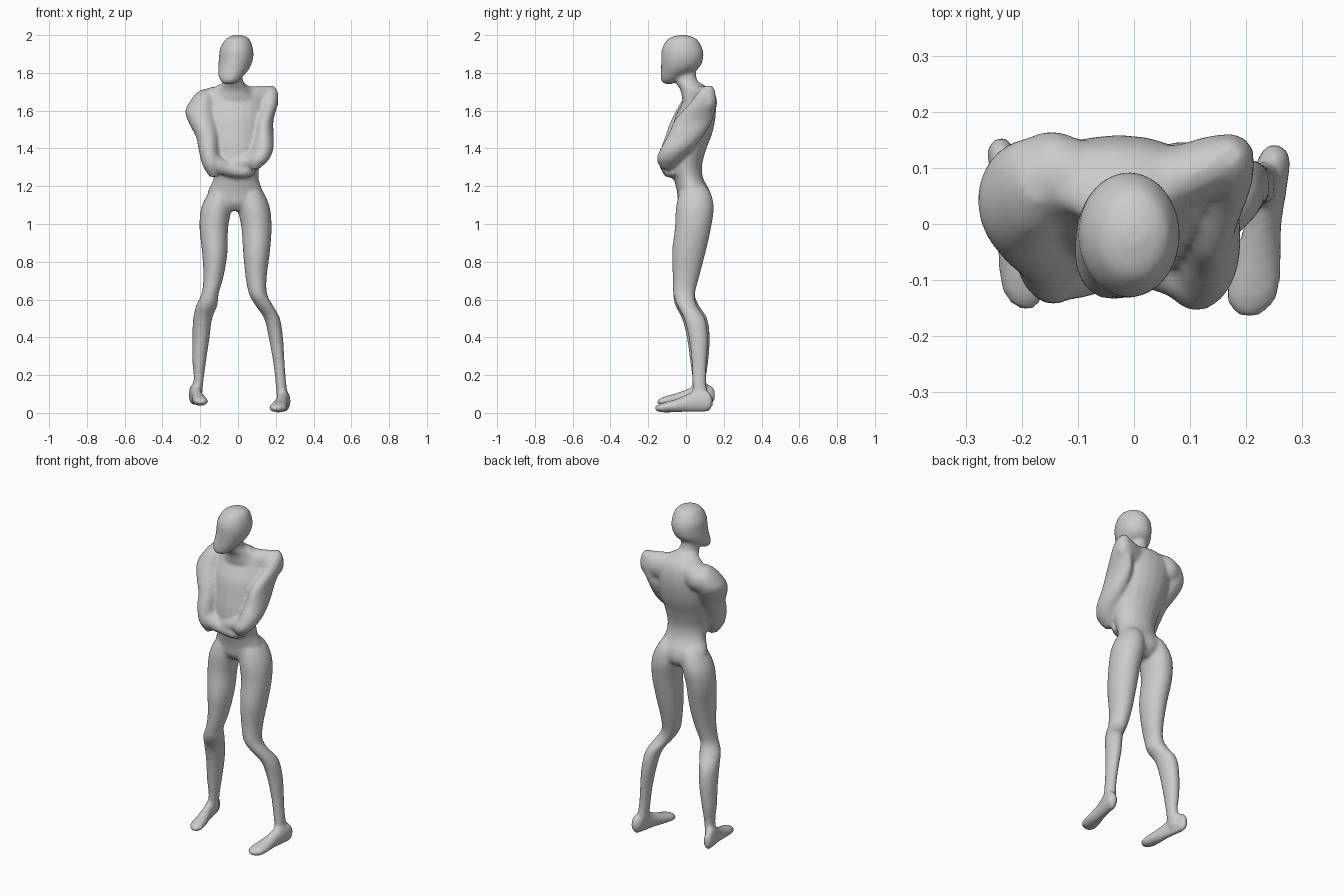
import bpy
import bmesh
from math import cos, sin, pi
from mathutils import Vector

default_cube = bpy.data.objects.get("Cube")
if default_cube:
    bpy.data.objects.remove(default_cube, do_unlink=True)

UNIT = 0.01      # sections below are written in hundredths
SIDES = 20
STEPS = 4


def spline(a, b, c, d, t):
    """Catmull-Rom interpolation of one number."""
    return b + t / 2 * (c - a + t * (2 * a - 5 * b + 4 * c - d + t * (3 * (b - c) + d - a)))


def refine(sections):
    """Insert smooth in-between sections."""
    result = []
    last = len(sections) - 1
    for i in range(last):
        group = [sections[max(0, min(last, i + k))] for k in (-1, 0, 1, 2)]
        for step in range(STEPS):
            result.append([spline(*values, step / STEPS) for values in zip(*group)])
    result.append(list(sections[-1]))
    return result


def loft(bm, sections, axis="z"):
    """Skin elliptical sections (x, y, z, radius, radius) set across an axis."""
    first, second = {"z": (0, 1), "y": (0, 2), "x": (1, 2)}[axis]
    rings = []
    for x, y, z, r1, r2 in refine(sections):
        ring = []
        for k in range(SIDES):
            angle = 2 * pi * k / SIDES
            point = Vector((x, y, z))
            point[first] += max(r1, 0.2) * cos(angle)
            point[second] += max(r2, 0.2) * sin(angle)
            ring.append(bm.verts.new(point * UNIT))
        rings.append(ring)
    for low, high in zip(rings, rings[1:]):
        for k in range(SIDES):
            n = (k + 1) % SIDES
            bm.faces.new((low[k], low[n], high[n], high[k]))
    bm.faces.new(rings[0][::-1])
    bm.faces.new(rings[-1])


def build_head(bm):
    loft(bm, [(0, -2, 200, 2, 2), (-.2, -2, 198, 6.2, 7.5), (-.8, -2, 193, 8.7, 10.7),
              (-1, -2, 188, 9.1, 11.2), (-2, -3, 183, 8.5, 10.2),
              (-3.5, -6, 179, 7, 7.4), (-4.5, -9, 175.5, 4.6, 4),
              (-5, -9, 174, 2, 1.5)])
    # nose ridge
    loft(bm, [(-2, -11, 188, .5, .5), (-3, -11.8, 184, 1.5, 1.5), (-3.5, -11.5, 181, .5, .5)])
    # neck
    loft(bm, [(-3, -1, 184, 5, 6), (-2.5, 0, 176, 5.2, 6), (-2, 4, 171, 8, 7),
              (-2, 5, 166, 11, 7)])


def build_torso(bm):
    loft(bm, [(-2.5, 3, 175, 5, 4), (-3, 6.5, 171, 12, 6.5), (-3, 7, 165, 16, 8.5),
              (-2.5, 5, 157, 16.5, 10.7), (-2, 3, 148, 15.3, 10.9),
              (-1.5, .7, 140, 14, 10.2), (-1, -.7, 131, 12.3, 9.2), (-1, 1.3, 124, 12, 7.9),
              (-1.5, 4, 117, 14.5, 8.8), (-1.5, 4.5, 111, 13, 8.5), (-2, 4, 107, 8, 5)])
    # shoulder girdle
    loft(bm, [(-25, 5, 162, 3, 3), (-21, 7, 163, 7, 6.5), (-14, 8.5, 164.5, 8, 8),
              (-4, 6, 166, 7, 7), (6, 7.5, 165, 6.3, 8), (14, 10.3, 165.5, 5.5, 7.5),
              (19, 11.7, 166, 4, 6.3), (21.3, 12, 166, 1, 3)], "x")


def build_leg(bm, centres, girth, calf):
    """Both legs share their heights; the sideways bend and girth differ."""
    shape = [(4, 123, 2, 2), (4.7, 118, 6.3, 7.6), (4.7, 109, 8.5, 10), (3.7, 98, 8, 9.6),
             (1.5, 85, 7.1, 8.9), (0, 72, 5.6, 7), (-1, 63, 4.8, 5.8), (.5, 57, 4.7, 5.2),
             (4.5, 50, 4.2, 5.6), (6.5, 40, 3.8, 5.1), (7, 28, 3.1, 4.1), (7, 18, 2.8, 3.7),
             (7.5, 8, 3, 4)]
    sections = []
    for x, (y, z, wide, deep) in zip(centres, shape):
        swell = calf if 25 < z < 60 else girth
        sections.append((x, y, z, wide * swell, deep * max(1, swell)))
    loft(bm, sections)


def build_foot(bm, side, lift, shift, width):
    shape = [(25, 14, 6, 1, 2), (25, 12, 6, 2.8, 5), (24, 6, 6.5, 3.2, 6),
             (23, 0, 5, 3.3, 4.5), (22, -6, 3.7, 4.2, 3.4), (21, -13, 2.7, 4.6, 2.4),
             (20.5, -16.4, 2.4, 2, 1)]
    loft(bm, [(side * x + shift, y + shift, z + lift, r * width, h)
              for x, y, z, r, h in shape], "y")


def build_left_arm(bm):
    loft(bm, [(17, 12, 173, 2, 2), (17, 11, 170, 4, 4.5), (16.5, 9, 164, 4.7, 7),
              (14, 4, 155, 4.8, 10), (13.5, 0, 147, 5.4, 9.5), (13, -5, 140, 5.8, 8.5),
              (11, -9, 134, 5.3, 6.5), (9, -10, 129, 2, 3)])
    loft(bm, [(15, -9, 137, 2, 2), (11, -10, 135, 5, 5), (4, -8, 133, 4, 4),
              (-4, -8, 131, 3, 3.5), (-9, -7, 130, 1, 2)], "x")


def build_right_arm(bm):
    loft(bm, [(-17, 7, 171, 3, 3), (-18, 7, 167, 6, 8), (-19.7, 4.5, 160, 8.2, 9.8),
              (-18, 1, 153, 7.8, 9.7), (-16, -2.5, 146, 6.2, 8.7), (-15.5, -6, 139, 5.3, 7.5),
              (-14, -8, 131, 4.8, 6.2), (-13, -8, 125, 2, 3)])
    loft(bm, [(-16, -9, 133, 2, 3), (-12, -9, 132, 4.5, 5), (-4, -8, 129, 4, 4),
              (4, -8, 128, 3.5, 3.5), (9, -7, 128, 1, 2)], "x")


# All limbs are merged into a single skin
bm = bmesh.new()
build_head(bm)
build_torso(bm)
build_left_arm(bm)
build_right_arm(bm)
build_leg(bm, (6, 6.5, 8.3, 9.8, 9.8, 9.6, 10.6, 13.8, 18, 20, 21.5, 22.5, 23.5), 1, 1)
build_leg(bm, (-8, -8.5, -11.3, -12.8, -12.3, -13, -14.8, -16.5, -18.7, -19.6, -20.5, -20.8, -22),
          .95, 1.2)
build_foot(bm, 1, 0, 0, 1)
build_foot(bm, -1, 3.5, 1.3, .85)
bmesh.ops.recalc_face_normals(bm, faces=bm.faces)
mesh = bpy.data.meshes.new("body")
bm.to_mesh(mesh)
bm.free()
body = bpy.data.objects.new("body", mesh)
bpy.context.collection.objects.link(body)

# Grey skin
skin = bpy.data.materials.new("plain_grey")
skin.use_nodes = True
grey = (.6, .6, .6, 1)
skin.diffuse_color = grey
skin.node_tree.nodes["Principled BSDF"].inputs["Base Color"].default_value = grey
mesh.materials.append(skin)

# Fuse and soften the joins
fuse = body.modifiers.new("fuse", "REMESH")
fuse.mode = "VOXEL"
fuse.voxel_size = UNIT
fuse.use_smooth_shade = True
soften = body.modifiers.new("soften", "SMOOTH")
soften.factor = .5
soften.iterations = 4
